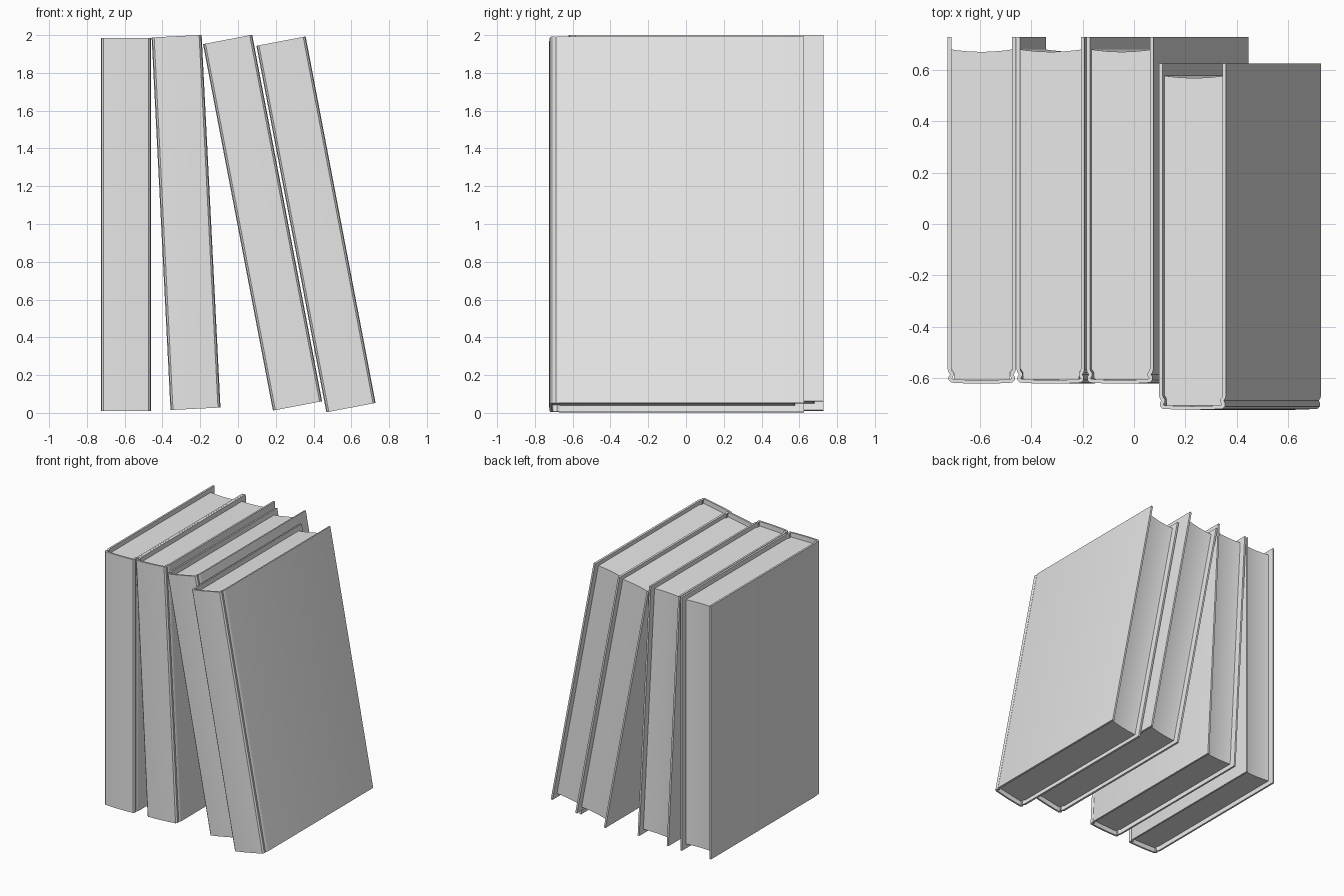
import bpy
import bmesh
import math

if "Cube" in bpy.data.objects:
    bpy.data.objects.remove(bpy.data.objects["Cube"], do_unlink=True)

GREY = (0.8, 0.8, 0.8, 1.0)
HEIGHT = 1.975
THICK = 0.014
PAGE_INSET = 0.035

grey = bpy.data.materials.new("plain_grey")
grey.use_nodes = True
grey.diffuse_color = GREY
grey.node_tree.nodes["Principled BSDF"].inputs["Base Color"].default_value = GREY


def mirrored(half):
    """Right half of a profile, plus its mirror image in reverse order."""
    return half + [(-x, y) for x, y in reversed(half) if abs(x) > 1e-6]


def extrude_profile(name, points, height, closed):
    """Upright strip (open) or solid block (closed), centred on z = 0."""
    bm = bmesh.new()
    low = [bm.verts.new((x, y, -height / 2)) for x, y in points]
    high = [bm.verts.new((x, y, height / 2)) for x, y in points]
    count = len(points)
    for i in range(count if closed else count - 1):
        j = (i + 1) % count
        bm.faces.new((low[i], low[j], high[j], high[i]))
    if closed:
        bm.faces.new(low)
        bm.faces.new(high)
    bmesh.ops.recalc_face_normals(bm, faces=bm.faces[:])
    mesh = bpy.data.meshes.new(name)
    bm.to_mesh(mesh)
    bm.free()
    mesh.materials.append(grey)
    obj = bpy.data.objects.new(name, mesh)
    bpy.context.collection.objects.link(obj)
    return obj


def finish(obj, x, y, z, lean):
    obj.location = (x, y, z)
    obj.rotation_euler = (0, -math.radians(lean), 0)
    bpy.ops.object.select_all(action='DESELECT')
    obj.select_set(True)
    bpy.context.view_layer.objects.active = obj
    for mod in list(obj.modifiers):
        bpy.ops.object.modifier_apply(modifier=mod.name)
    bpy.ops.object.shade_smooth_by_angle(angle=math.radians(35))


# Case: board, pinched hinge groove, rounded spine edge, spine
case_half = [(0.1255, 0.728), (0.1255, -0.565), (0.123, -0.575), (0.117, -0.583),
             (0.117, -0.589), (0.122, -0.597), (0.122, -0.605), (0.116, -0.611),
             (0.06, -0.614), (0, -0.615)]

# Page block: hollow fore edge, narrowed behind the hinge
page_half = [(0, 0.67), (0.06, 0.673), (0.1, 0.677), (0.1185, 0.68),
             (0.1185, -0.565), (0.109, -0.58), (0.109, -0.605)]
page_loop = page_half + [(-x, y) for x, y in reversed(page_half[1:])]

# Each book: centre x, shift in y, centre z, lean in degrees
books = [(-0.593, 0, 0.998, 0), (-0.275, 0, 1.008, 2.9),
         (0.130, 0, 1.007, 10.8), (0.413, -0.102, 0.998, 10.8)]

for number, (x, y, z, lean) in enumerate(books, 1):
    case = extrude_profile(f"book_{number}_cover", mirrored(case_half), HEIGHT, False)
    shell = case.modifiers.new("thickness", 'SOLIDIFY')
    shell.thickness = THICK
    shell.offset = 0
    shell.use_even_offset = True
    finish(case, x, y, z, lean)
    pages = extrude_profile(f"book_{number}_pages", page_loop,
                            HEIGHT - 2 * PAGE_INSET, True)
    finish(pages, x, y, z, lean)
